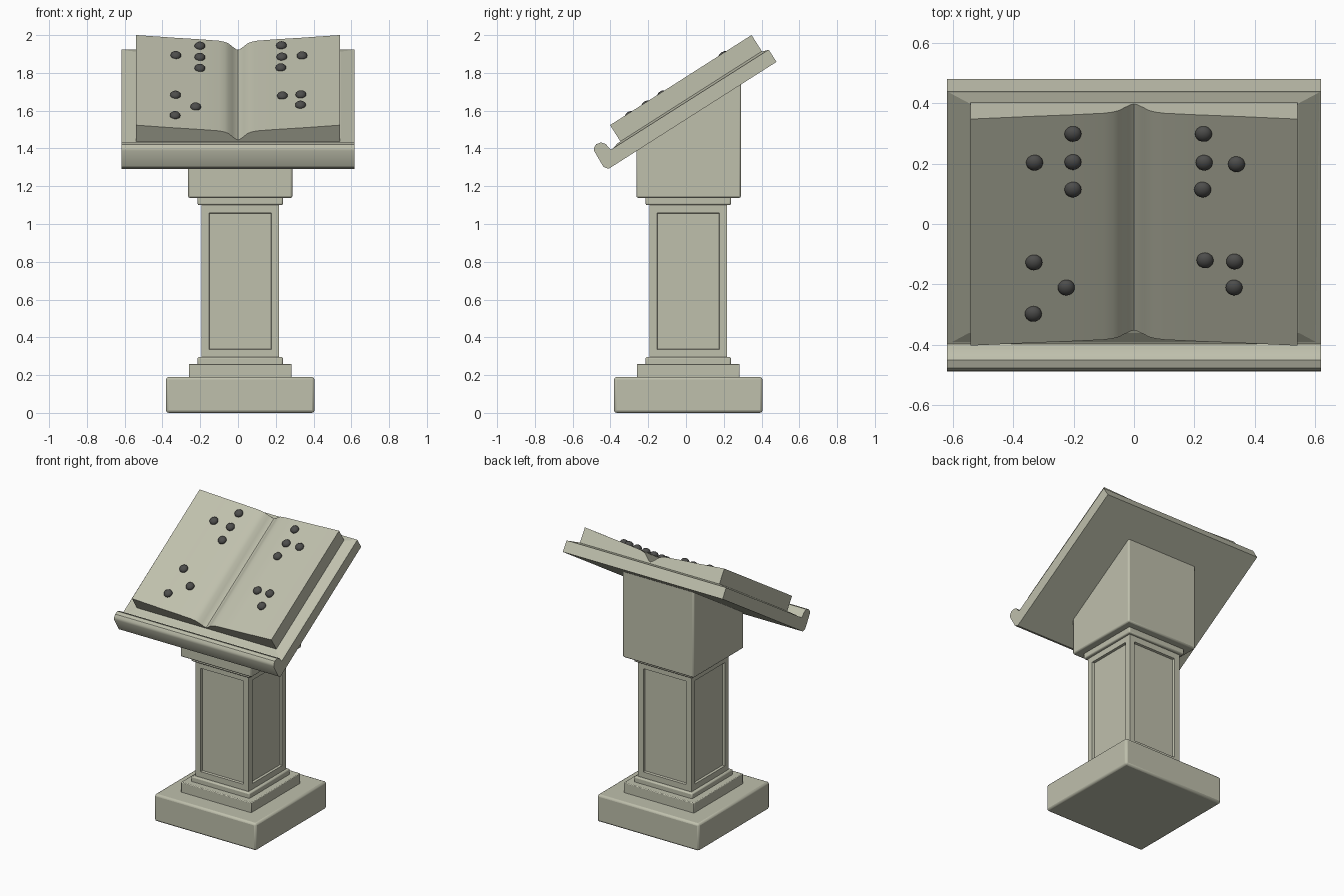
import bpy, bmesh, math
from mathutils import Matrix, Vector

if "Cube" in bpy.data.objects:
    bpy.data.objects.remove(bpy.data.objects["Cube"])

TILT = math.atan(0.637)          # slope of the reading desk
COS, SIN = math.cos(TILT), math.sin(TILT)
DESK_Z = 1.553                   # height of desk underside at y = 0
C = 0.012                        # pedestal centre in x and y


def material(name, color):
    m = bpy.data.materials.new(name)
    m.diffuse_color = (*color, 1)
    m.use_nodes = True
    m.node_tree.nodes["Principled BSDF"].inputs["Base Color"].default_value = m.diffuse_color
    return m


STONE = material("pale stone", (0.52, 0.525, 0.415))
DARK = material("dark grey", (0.075, 0.075, 0.072))


def finish(name, bm, mat, bevel=0.0, smooth=False):
    bmesh.ops.recalc_face_normals(bm, faces=bm.faces)
    me = bpy.data.meshes.new(name)
    bm.to_mesh(me)
    bm.free()
    ob = bpy.data.objects.new(name, me)
    bpy.context.collection.objects.link(ob)
    me.materials.append(mat)
    if bevel:
        mod = ob.modifiers.new("soft_edges", 'BEVEL')
        mod.width, mod.segments = bevel, 2
    if smooth:
        bpy.ops.object.select_all(action='DESELECT')
        ob.select_set(True)
        bpy.context.view_layer.objects.active = ob
        bpy.ops.object.shade_smooth_by_angle(angle=math.radians(35))
    return ob


def box(half, z0, z1):
    bm = bmesh.new()
    bmesh.ops.create_cube(bm, size=1, matrix=Matrix.Translation((C, C, (z0 + z1) / 2))
                          @ Matrix.Diagonal((2 * half, 2 * half, z1 - z0, 1)))
    return bm


def desk(x, u, h):
    """Point on the tilted desk: x across, u up the slope, h above the underside."""
    return Vector((x, u * COS - h * SIN, DESK_Z + u * SIN + h * COS))


def loft(ring_a, ring_b):
    bm = bmesh.new()
    a = [bm.verts.new(p) for p in ring_a]
    b = [bm.verts.new(p) for p in ring_b]
    n = len(a)
    for i in range(n):
        j = (i + 1) % n
        bm.faces.new((a[i], a[j], b[j], b[i]))
    bm.faces.new(a)
    bm.faces.new(b)
    return bm


# Pedestal tiers
for name, half, z0, z1, bev in [
        ("base_plinth", 0.393, 0.0, 0.19, 0.014),
        ("lower_step", 0.272, 0.18, 0.26, 0.005),
        ("lower_moulding", 0.226, 0.25, 0.296, 0.008),
        ("upper_moulding", 0.226, 1.10, 1.15, 0.008)]:
    finish(name, box(half, z0, z1), STONE, bev, True)

# Column with a recessed panel on each side
bm = box(0.206, 0.295, 1.10)
bm.normal_update()
sides = [f for f in bm.faces if abs(f.normal.z) < 0.5]
bmesh.ops.inset_individual(bm, faces=sides, thickness=0.058)
bmesh.ops.inset_individual(bm, faces=sides, thickness=0.004, depth=-0.016)
finish("column", bm, STONE)

# Head block, cut off along the desk slope
prof = [(-0.263, 1.138), (0.291, 1.138), (0.291, DESK_Z + 0.291 * 0.637 + 0.02),
        (-0.263, DESK_Z - 0.263 * 0.637 + 0.02)]
finish("head_block", loft([(-0.264, y, z) for y, z in prof],
                          [(0.288, y, z) for y, z in prof]), STONE, 0.01, True)

# Desk board with rounded book-stop lip, as one side profile
prof = [(-0.41, 1.292), (-0.437, 1.302), (-0.487, 1.388), (-0.486, 1.405), (-0.476, 1.422),
        (-0.45, 1.432), (-0.425, 1.424), (-0.41, 1.405), (-0.397, 1.394)]
prof += [tuple(desk(0, 0.568, h).yz) for h in (0.077, 0.0)]
finish("desk_board", loft([(-0.618, y, z) for y, z in prof],
                          [(0.618, y, z) for y, z in prof]), STONE, 0, True)


# Gently rising bevelled face of the board
def rect(x, u0, u1, h):
    return [desk(-x, u0, h), desk(x, u0, h), desk(x, u1, h), desk(-x, u1, h)]


finish("board_face", loft(rect(0.618, -0.425, 0.568, 0.076),
                          rect(0.545, -0.37, 0.53, 0.089)), STONE)

# Open book: half page curve, mirrored about the gutter
PAGE = [(0, .010), (.01, .014), (.03, .031), (.05, .050), (.07, .060), (.10, .067),
        (.20, .076), (.35, .087), (.54, .103)]
BOOK_H = 0.088


def page_height(x):
    x = abs(x)
    for (x0, h0), (x1, h1) in zip(PAGE, PAGE[1:]):
        if x <= x1:
            return BOOK_H + h0 + (h1 - h0) * (x - x0) / (x1 - x0)
    return BOOK_H + PAGE[-1][1]


curve = [(-x, h) for x, h in reversed(PAGE)] + PAGE[1:]
prof = [(x, BOOK_H + h) for x, h in curve] + [(0.54, 0.08), (-0.54, 0.08)]
finish("open_book", loft([desk(x, -0.355, h) for x, h in prof],
                         [desk(x, 0.533, h) for x, h in prof]), STONE, 0, True)

# Raised dots on the pages, given as seen from the top
DOTS = [(-.202, .298), (-.202, .205), (-.202, .114), (-.329, .203),
        (-.331, -.127), (-.224, -.21), (-.333, -.297),
        (.23, .298), (.232, .203), (.227, .114), (.339, .198),
        (.235, -.12), (.333, -.124), (.331, -.21)]
for i, (x, y) in enumerate(DOTS):
    h = page_height(x) + 0.004
    u = (y + h * SIN) / COS
    bm = bmesh.new()
    bmesh.ops.create_uvsphere(bm, u_segments=20, v_segments=12, radius=0.028,
                              matrix=Matrix.Translation(desk(x, u, h))
                              @ Matrix.Rotation(TILT, 4, 'X')
                              @ Matrix.Diagonal((1, 1, 0.75, 1)))
    finish(f"page_dot_{i + 1}", bm, DARK, 0, True)
